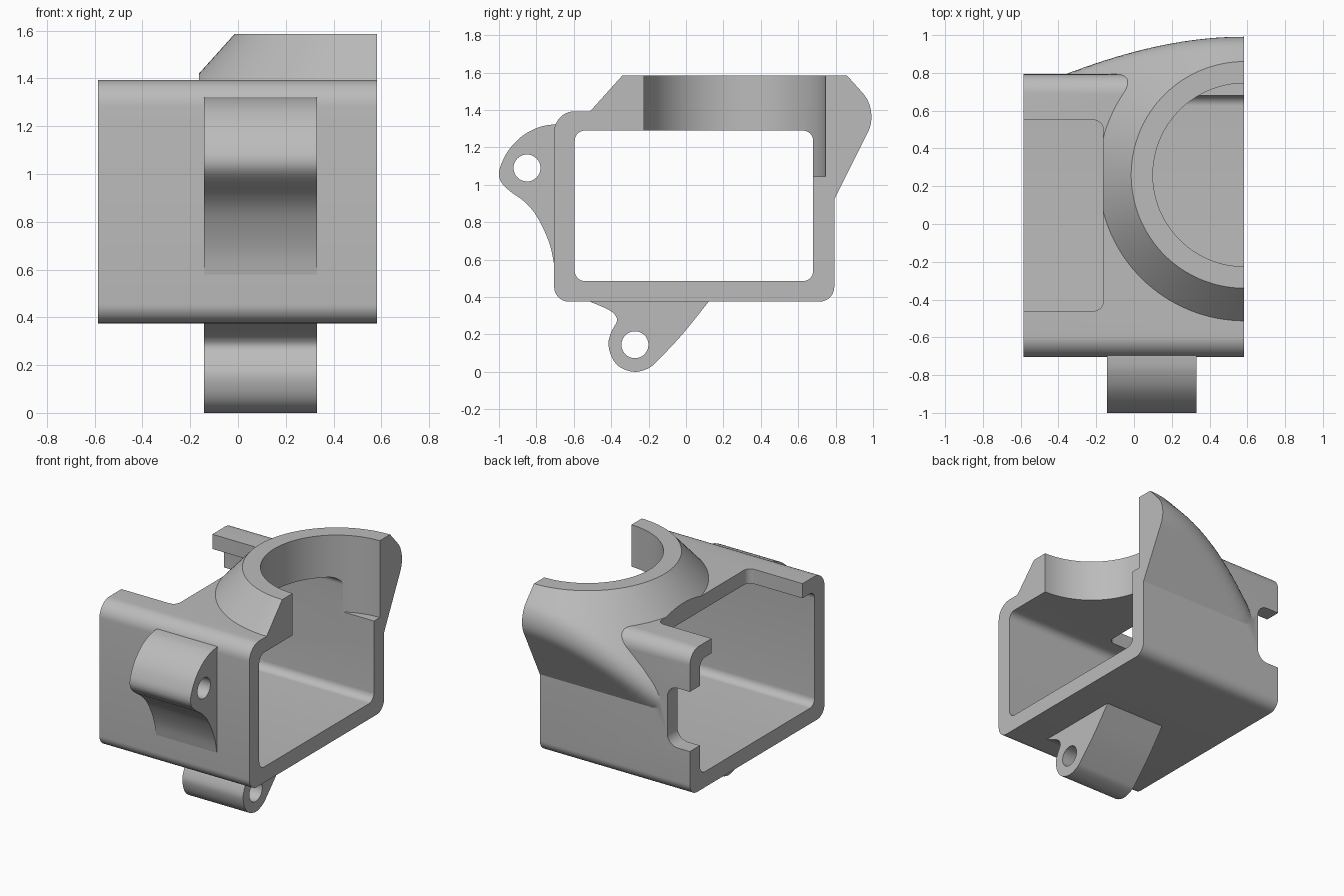
import bpy, bmesh, math
from mathutils import Vector

if "Cube" in bpy.data.objects:
    bpy.data.objects.remove(bpy.data.objects["Cube"])

grey = bpy.data.materials.new("plain grey")
grey.diffuse_color = (0.5, 0.5, 0.5, 1)
grey.use_nodes = True
grey.node_tree.nodes["Principled BSDF"].inputs["Base Color"].default_value = grey.diffuse_color


def make(name, verts, faces):
    bm = bmesh.new()
    vs = [bm.verts.new(v) for v in verts]
    for f in faces:
        bm.faces.new([vs[i] for i in f])
    bmesh.ops.recalc_face_normals(bm, faces=bm.faces)
    me = bpy.data.meshes.new(name)
    bm.to_mesh(me)
    bm.free()
    me.materials.append(grey)
    ob = bpy.data.objects.new(name, me)
    bpy.context.collection.objects.link(ob)
    return ob


def prism(name, pts, axis, a, b):
    """Extrude a 2D outline along an axis from a to b."""
    place = {"x": lambda u, v, t: (t, u, v),
             "y": lambda u, v, t: (u, t, v),
             "z": lambda u, v, t: (u, v, t)}[axis]
    n = len(pts)
    verts = [place(u, v, t) for t in (a, b) for u, v in pts]
    faces = [list(range(n)), list(range(n, 2 * n))]
    faces += [(i, (i + 1) % n, (i + 1) % n + n, i + n) for i in range(n)]
    return make(name, verts, faces)


def round_rect(u0, v0, u1, v1, radii, steps=10):
    """Radii run: low-left, low-right, top-right, top-left."""
    pts = []
    corners = [(u0, v0, 1, 1), (u1, v0, -1, 1), (u1, v1, -1, -1), (u0, v1, 1, -1)]
    for k, ((u, v, su, sv), r) in enumerate(zip(corners, radii)):
        for i in range(steps + 1):
            t = math.pi + k * math.pi / 2 + i * math.pi / 2 / steps
            pts.append((u + su * r + r * math.cos(t), v + sv * r + r * math.sin(t)))
    return pts


def circle(u, v, r, n):
    return [(u + r * math.cos(2 * math.pi * i / n),
             v + r * math.sin(2 * math.pi * i / n)) for i in range(n)]


def spline(pts, steps=5):
    """Smooth open curve through the points."""
    p = [Vector(q) for q in [pts[0]] + pts + [pts[-1]]]
    out = []
    for i in range(1, len(p) - 2):
        a, b, c, d = p[i - 1:i + 3]
        for s in range(steps):
            t = s / steps
            out.append(tuple(0.5 * (2 * b + (c - a) * t + (2 * a - 5 * b + 4 * c - d) * t * t
                                    + (3 * b - a - 3 * c + d) * t ** 3)))
    return out + [pts[-1]]


def boolean(ob, other, op):
    m = ob.modifiers.new(op, 'BOOLEAN')
    m.operation, m.object, m.solver = op, other, 'EXACT'
    bpy.context.view_layer.objects.active = ob
    bpy.ops.object.modifier_apply(modifier=m.name)
    bpy.data.objects.remove(other)


def smooth(ob):
    bpy.ops.object.select_all(action='DESELECT')
    ob.select_set(True)
    bpy.context.view_layer.objects.active = ob
    bpy.ops.object.shade_smooth_by_angle(angle=math.radians(25))


X0, X1 = -0.585, 0.582
CX, CY, TOP = 0.585, 0.26, 1.585
FILLET = 0.115


def flare_radius(theta, z):
    """Cone cut by the sloping underside, with a rounded ridge between them."""
    cone = 0.6 + 0.9 * (TOP - z)
    under = 0.797 + 0.5 * (z - 0.93)
    lo, hi = 0.2, 3.0
    for _ in range(40):
        r = (lo + hi) / 2
        d1 = (r - cone) * 0.743 + FILLET
        d2 = (CY + r * math.sin(theta) - under) * 0.894 + FILLET
        f = math.hypot(max(d1, 0), max(d2, 0)) + min(max(d1, d2), 0) - FILLET
        lo, hi = (lo, r) if f > 0 else (r, hi)
    # keep the hidden lower part inside the walls
    if math.sin(theta) < -1e-6:
        lo = min(lo, (CY + 0.66) / -math.sin(theta))
    if math.cos(theta) < -1e-6:
        lo = min(lo, (CX + 0.55) / -math.cos(theta))
    return lo


# Collar flare as a ring grid
N, ROWS = 128, 36
verts, faces = [], []
for j in range(ROWS + 1):
    z = 0.88 + (TOP - 0.88) * j / ROWS
    for i in range(N):
        t = 2 * math.pi * i / N
        r = flare_radius(t, z)
        verts.append((CX + r * math.cos(t), CY + r * math.sin(t), z))
for j in range(ROWS):
    for i in range(N):
        k = (i + 1) % N
        faces.append((j * N + i, j * N + k, (j + 1) * N + k, (j + 1) * N + i))
faces += [list(range(N)), list(range(ROWS * N, (ROWS + 1) * N))]
flare = make("collar_flare", verts, faces)

# Housing: rounded box joined to the flare, trimmed flat on the right
body = prism("housing", round_rect(-0.705, 0.375, 0.793, 1.393, (0.08, 0.08, 0.1, 0.11)), "x", X0, X1)
boolean(flare, prism("trim", [(-3, 0), (3, 0), (3, 3), (-3, 3)], "x", X1, 4), 'DIFFERENCE')
boolean(body, flare, 'UNION')

# Tunnel, round opening, top notch and back notch
for cutter in (
    prism("tunnel", round_rect(-0.595, 0.485, 0.68, 1.29, (0.055,) * 4), "x", -2, 2),
    prism("round_opening", circle(CX, CY, 0.485, 128), "z", 1.045, 2),
    prism("top_notch", round_rect(-1, -0.46, -0.163, 0.55, (0.05,) * 4), "z", 1.2, 2),
    prism("back_notch", round_rect(-1, 0.69, -0.41, 1.11, (0.08,) * 4), "y", 0.5, 1.2),
):
    boolean(body, cutter, 'DIFFERENCE')
smooth(body)

# Hinge lugs with pin holes
front_curve = spline([(-0.705, 1.323), (-0.78, 1.31), (-0.87, 1.265), (-0.945, 1.19), (-0.988, 1.11),
                      (-1.0, 1.055), (-0.985, 1.01), (-0.94, 0.965), (-0.87, 0.915),
                      (-0.81, 0.85), (-0.76, 0.76), (-0.725, 0.67), (-0.706, 0.58)])
lower_curve = spline([(-0.51, 0.374), (-0.42, 0.335), (-0.38, 0.305), (-0.37, 0.27), (-0.398, 0.215),
                      (-0.415, 0.15), (-0.393, 0.07), (-0.345, 0.02), (-0.27, 0.0), (-0.2, 0.02),
                      (-0.15, 0.062), (-0.02, 0.2), (0.12, 0.374)])
lugs = [("front_lug", front_curve + [(-0.65, 0.58), (-0.65, 1.323)], (-0.85, 1.09)),
        ("lower_lug", lower_curve + [(0.12, 0.42), (-0.51, 0.42)], (-0.273, 0.145))]
for name, outline, pin in lugs:
    lug = prism(name, outline, "x", -0.143, 0.33)
    boolean(lug, prism("pin_hole", circle(*pin, 0.072, 40), "x", -1, 1), 'DIFFERENCE')
    smooth(lug)
